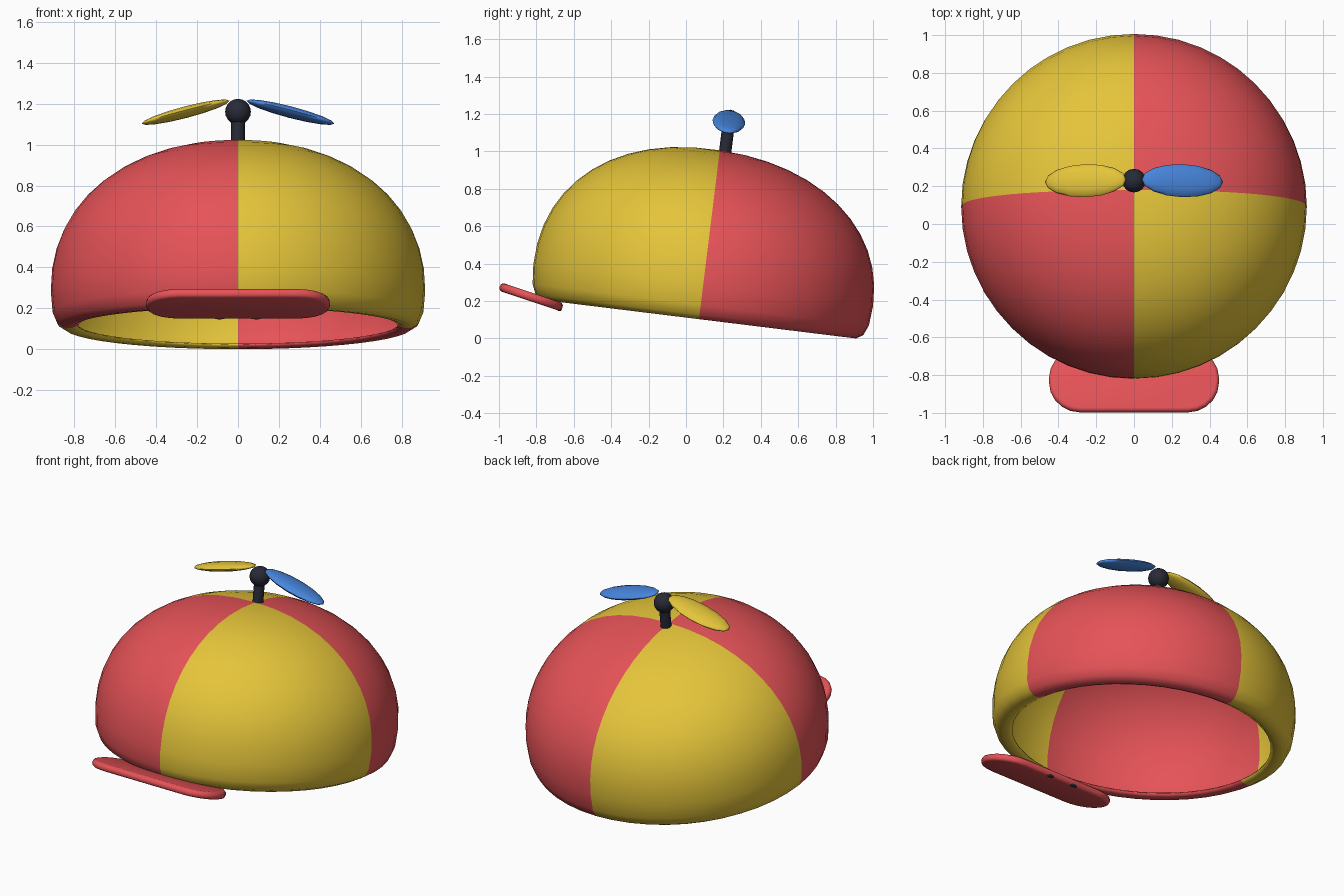
import bpy, bmesh, math
from mathutils import Matrix

cube = bpy.data.objects.get("Cube")
if cube:
    bpy.data.objects.remove(cube, do_unlink=True)


def material(name, rgb):
    m = bpy.data.materials.new(name)
    m.use_nodes = True
    m.diffuse_color = (*rgb, 1)
    m.node_tree.nodes["Principled BSDF"].inputs["Base Color"].default_value = (*rgb, 1)
    return m


RED = material("red", (0.79, 0.086, 0.096))
YELLOW = material("yellow", (0.78, 0.555, 0.042))
BLUE = material("blue", (0.065, 0.24, 0.73))
DARK = material("dark_grey", (0.021, 0.023, 0.037))

# The whole cap leans backwards around the centre of its opening
TILT = Matrix.Translation((0, 0.07, 0.107)) @ Matrix.Rotation(math.radians(-7), 4, "X")


def finish(bm, name, mats, matrix, sharp=40):
    bmesh.ops.recalc_face_normals(bm, faces=bm.faces)
    mesh = bpy.data.meshes.new(name)
    bm.to_mesh(mesh)
    bm.free()
    ob = bpy.data.objects.new(name, mesh)
    bpy.context.collection.objects.link(ob)
    for m in mats:
        mesh.materials.append(m)
    ob.matrix_world = matrix
    bpy.ops.object.select_all(action="DESELECT")
    bpy.context.view_layer.objects.active = ob
    ob.select_set(True)
    bpy.ops.object.shade_smooth_by_angle(angle=math.radians(sharp))
    return ob


def crown(radius, base, height, steps, power):
    """Quarter superellipse from the widest ring up to the pole."""
    angles = [math.pi / 2 * i / steps for i in range(steps)]
    curve = [(radius * math.cos(a) ** (2 / power), base + height * math.sin(a) ** (2 / power))
             for a in angles]
    return curve + [(0, base + height)]


# Dome: a thin shell whose rim curls inwards, revolved around its axis
rim = [(0.782, 0.012), (0.81, 0.002), (0.845, 0), (0.88, 0.022), (0.902, 0.075)]
profile = rim + crown(0.911, 0.18, 0.722, 12, 2.17)
bm = bmesh.new()
verts = [bm.verts.new((r, 0, z)) for r, z in profile]
edges = [bm.edges.new(pair) for pair in zip(verts, verts[1:])]
bmesh.ops.spin(bm, geom=verts + edges, axis=(0, 0, 1), cent=(0, 0, 0),
               angle=math.tau, steps=48, use_merge=False)
bmesh.ops.remove_doubles(bm, verts=bm.verts, dist=0.0005)
for f in bm.faces:
    c = f.calc_center_median()
    f.material_index = int(c.x * c.y < 0)
for v in bm.verts:  # slightly fuller crown at the front
    v.co.z -= 0.028 * v.co.y * max(0, v.co.z - 0.2) / 0.7
dome = finish(bm, "cap_dome", [RED, YELLOW], TILT, 80)
shell = dome.modifiers.new("shell", "SOLIDIFY")
shell.thickness = 0.008
shell.offset = 0

# Brim: a thin rounded plate under the front of the rim
BRIM = Matrix.Translation((0, -0.828, 0.222)) @ Matrix.Rotation(math.radians(-18.5), 4, "X")
bm = bmesh.new()
bmesh.ops.create_cube(bm, size=2, matrix=Matrix.Diagonal((0.45, 0.177, 0.023, 1)))
upright = [e for e in bm.edges if abs(e.verts[0].co.z - e.verts[1].co.z) > 0.01]
bmesh.ops.bevel(bm, geom=upright, offset=0.165, segments=5, profile=0.5, affect="EDGES")
outline = [e for e in bm.edges if abs(e.verts[0].co.z - e.verts[1].co.z) < 0.01]
bmesh.ops.bevel(bm, geom=outline, offset=0.02, segments=3, profile=0.5, affect="EDGES")
finish(bm, "brim", [RED], BRIM)


def ellipsoid(name, mat, matrix, size, u=16, v=10):
    bm = bmesh.new()
    bmesh.ops.create_uvsphere(bm, u_segments=u, v_segments=v, radius=1,
                              matrix=Matrix.Diagonal((*size, 1)))
    return finish(bm, name, [mat], matrix, 80)


# Small fasteners along the rear edge of the brim
for side, x in (("left", 0.09), ("right", -0.09)):
    ellipsoid("brim_fastener_" + side, DARK,
              BRIM @ Matrix.Translation((x, 0.163, -0.012)), (0.036, 0.014, 0.013))

# Stem and hub of the propeller
bm = bmesh.new()
bmesh.ops.create_cone(bm, cap_ends=True, segments=16, radius1=0.033, radius2=0.033, depth=0.22)
finish(bm, "propeller_stem", [DARK], TILT @ Matrix.Translation((0, 0.03, 0.96)))
HUB = TILT @ Matrix.Translation((0, 0.03, 1.065))
ellipsoid("propeller_hub", DARK, HUB, (0.063,) * 3)

# Drooping blades
for name, mat, side in (("left", BLUE, 1), ("right", YELLOW, -1)):
    blade = (HUB @ Matrix.Translation((side * 0.256, 0, -0.002))
             @ Matrix.Rotation(side * math.radians(14.7), 4, "Y"))
    # Poles of the sphere point along the blade
    blade = blade @ Matrix.Rotation(math.pi / 2, 4, "Y")
    ellipsoid("propeller_blade_" + name, mat, blade, (0.027, 0.088, 0.222), 12, 8)
